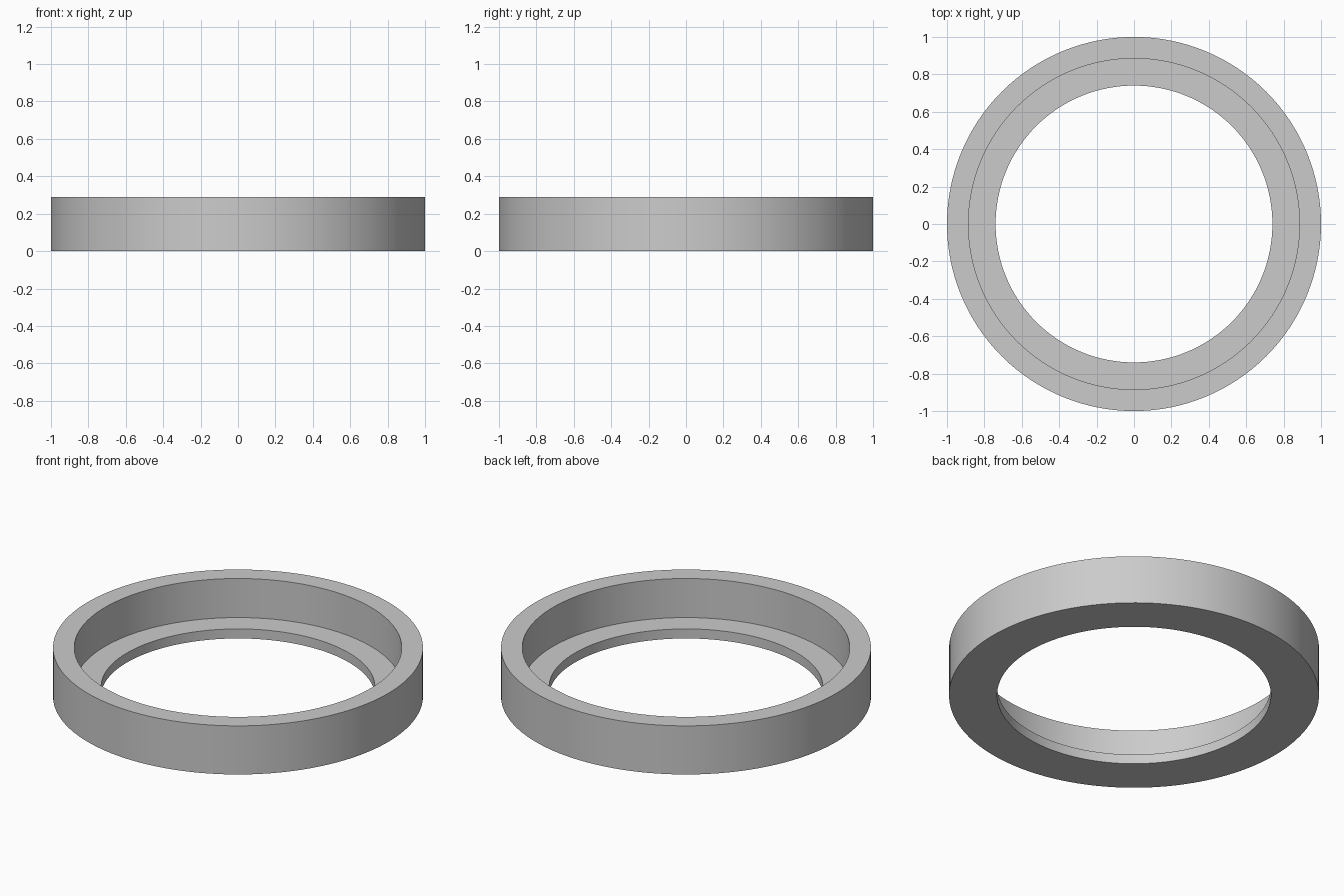
import bpy
import bmesh
from math import radians, tau
from mathutils import Matrix

cube = bpy.data.objects.get("Cube")
if cube:
    bpy.data.objects.remove(cube, do_unlink=True)

SEGMENTS = 128
OUTER, BORE, LIP = 1.0, 0.885, 0.74
HEIGHT, LEDGE = 0.29, 0.057

# Plain grey material
grey = bpy.data.materials.new("plain_grey")
grey.use_nodes = True
colour = (0.6, 0.6, 0.6, 1.0)
grey.diffuse_color = colour
grey.node_tree.nodes["Principled BSDF"].inputs["Base Color"].default_value = colour


def lathe(name, profile, material):
    """Turn a closed (radius, height) profile around the z axis."""
    bm = bmesh.new()
    rings = []
    for i in range(SEGMENTS):
        turn = Matrix.Rotation(tau * i / SEGMENTS, 3, "Z")
        rings.append([bm.verts.new(turn @ Matrix.Identity(3).col[0] * r
                                   + Matrix.Identity(3).col[2] * z)
                      for r, z in profile])
    for i, ring in enumerate(rings):
        following = rings[(i + 1) % SEGMENTS]
        for j in range(len(profile)):
            k = (j + 1) % len(profile)
            bm.faces.new((ring[j], following[j], following[k], ring[k]))
    bmesh.ops.recalc_face_normals(bm, faces=bm.faces)
    mesh = bpy.data.meshes.new(name)
    bm.to_mesh(mesh)
    bm.free()
    mesh.materials.append(material)
    obj = bpy.data.objects.new(name, mesh)
    bpy.context.collection.objects.link(obj)
    bpy.ops.object.select_all(action="DESELECT")
    obj.select_set(True)
    bpy.context.view_layer.objects.active = obj
    bpy.ops.object.shade_smooth_by_angle(angle=radians(30))
    return obj


# Ring with a wide bore stepping in to a thin bottom lip
lathe("stepped_ring", [(LIP, 0), (OUTER, 0), (OUTER, HEIGHT),
                       (BORE, HEIGHT), (BORE, LEDGE), (LIP, LEDGE)], grey)
